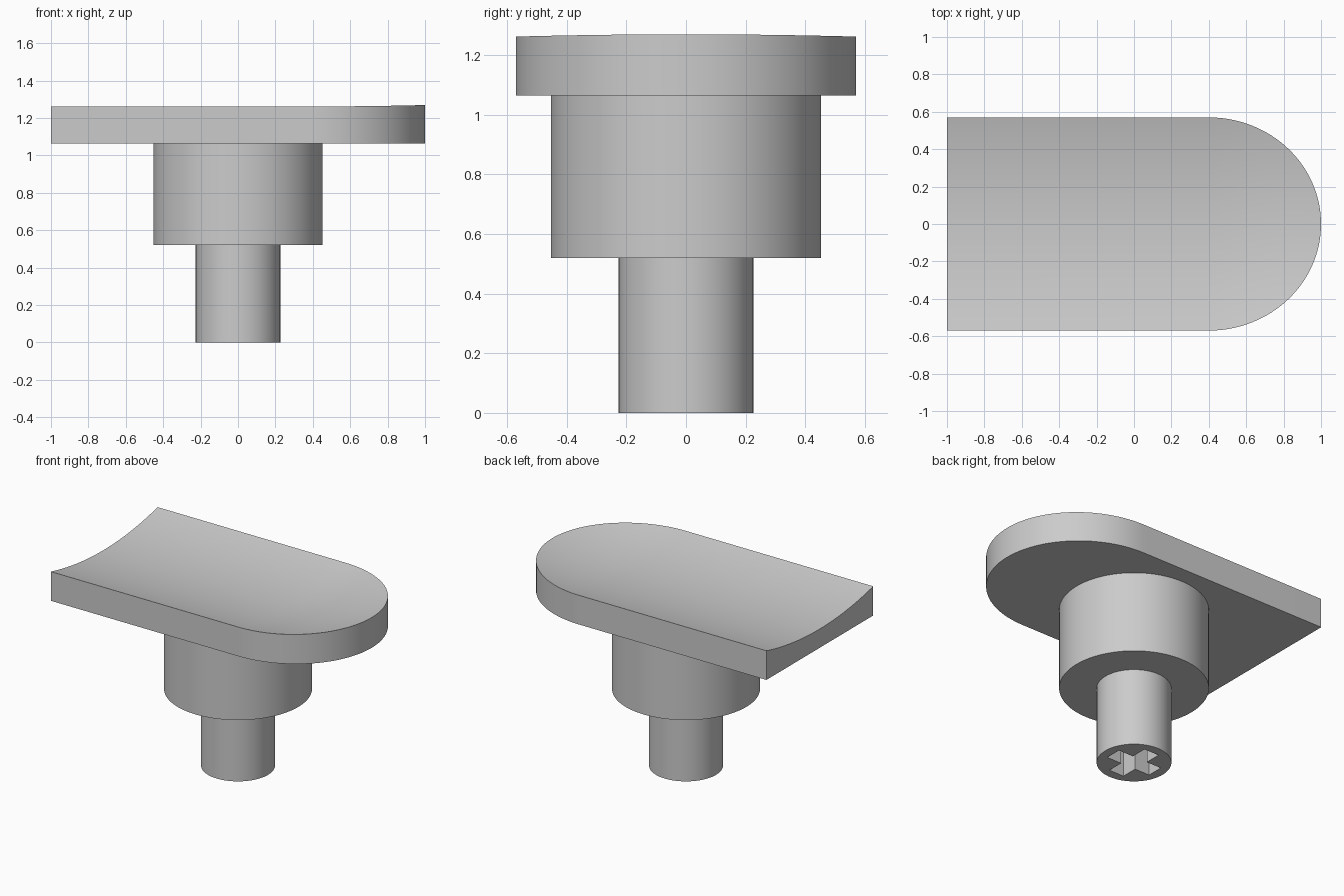
import bpy
import bmesh
from math import sin, cos, pi, sqrt, radians

if "Cube" in bpy.data.objects:
    bpy.data.objects.remove(bpy.data.objects["Cube"])

grey = bpy.data.materials.new("light grey plastic")
grey.use_nodes = True
COLOUR = (0.6, 0.6, 0.6, 1)
grey.diffuse_color = COLOUR
grey.node_tree.nodes["Principled BSDF"].inputs["Base Color"].default_value = COLOUR


def make_object(name, bm):
    bmesh.ops.remove_doubles(bm, verts=bm.verts, dist=1e-5)
    bmesh.ops.recalc_face_normals(bm, faces=bm.faces)
    mesh = bpy.data.meshes.new(name)
    bm.to_mesh(mesh)
    bm.free()
    obj = bpy.data.objects.new(name, mesh)
    bpy.context.collection.objects.link(obj)
    mesh.materials.append(grey)
    return obj


def smooth(obj):
    bpy.ops.object.select_all(action="DESELECT")
    obj.select_set(True)
    bpy.context.view_layer.objects.active = obj
    bpy.ops.object.shade_smooth_by_angle(angle=radians(30))


def prism(name, outline, bottom, top):
    bm = bmesh.new()
    face = bm.faces.new([bm.verts.new((x, y, bottom)) for x, y in outline])
    up = bmesh.ops.extrude_face_region(bm, geom=[face], use_keep_orig=True)
    for v in up["geom"]:
        if isinstance(v, bmesh.types.BMVert):
            v.co.z = top
    return make_object(name, bm)


def circle(radius, count=96):
    return [(radius * cos(2 * pi * i / count), radius * sin(2 * pi * i / count))
            for i in range(count)]


# Top plate: straight sides, rounded right end, dished upper face
HALF, START, REACH = 0.57, 0.4, 0.6
UNDER, RIM, SAG = 1.065, 1.262, 0.07
BOWL = (HALF ** 2 + SAG ** 2) / (2 * SAG)


def dish(x, y):
    d2 = y * y + max(x - START, 0) ** 2
    return RIM - SAG + BOWL - sqrt(BOWL ** 2 - d2)


def ring(t, steps=64):
    pts = [(-1, -HALF * t)]
    for i in range(steps + 1):
        a = -pi / 2 + pi * i / steps
        pts.append((START + REACH * t * cos(a), HALF * t * sin(a)))
    return pts + [(-1, HALF * t)]


bm = bmesh.new()
RINGS = 20
rows = [[bm.verts.new((x, y, dish(x, y))) for x, y in ring(k / RINGS)]
        for k in range(RINGS + 1)]
for inner, outer in zip(rows, rows[1:]):
    for i in range(len(inner) - 1):
        bm.faces.new((inner[i], outer[i], outer[i + 1], inner[i + 1]))
bmesh.ops.remove_doubles(bm, verts=bm.verts, dist=1e-5)
rim = [e for e in bm.edges if e.is_boundary]
wall = bmesh.ops.extrude_edge_only(bm, edges=rim)["geom"]
for v in wall:
    if isinstance(v, bmesh.types.BMVert):
        v.co.z = UNDER
bmesh.ops.contextual_create(bm, geom=[e for e in wall if isinstance(e, bmesh.types.BMEdge)])
smooth(make_object("top_plate", bm))

# Round body under the plate
smooth(prism("body", circle(0.453), 0.52, UNDER))

# Stem with a cross-shaped socket in its foot
stem = prism("stem", circle(0.226), 0, 0.52)
L, W = 0.165, 0.055
quarter = [(L, -W), (L, W), (W, W)]
cross = []
for turn in range(4):
    cross += quarter
    quarter = [(-y, x) for x, y in quarter]
cutter = prism("socket_cutter", cross, -0.1, 0.32)
cutter.hide_render = True
cut = stem.modifiers.new("socket", "BOOLEAN")
cut.operation = "DIFFERENCE"
cut.object = cutter
bpy.context.view_layer.objects.active = stem
bpy.ops.object.modifier_apply(modifier=cut.name)
bpy.data.objects.remove(cutter)
smooth(stem)
